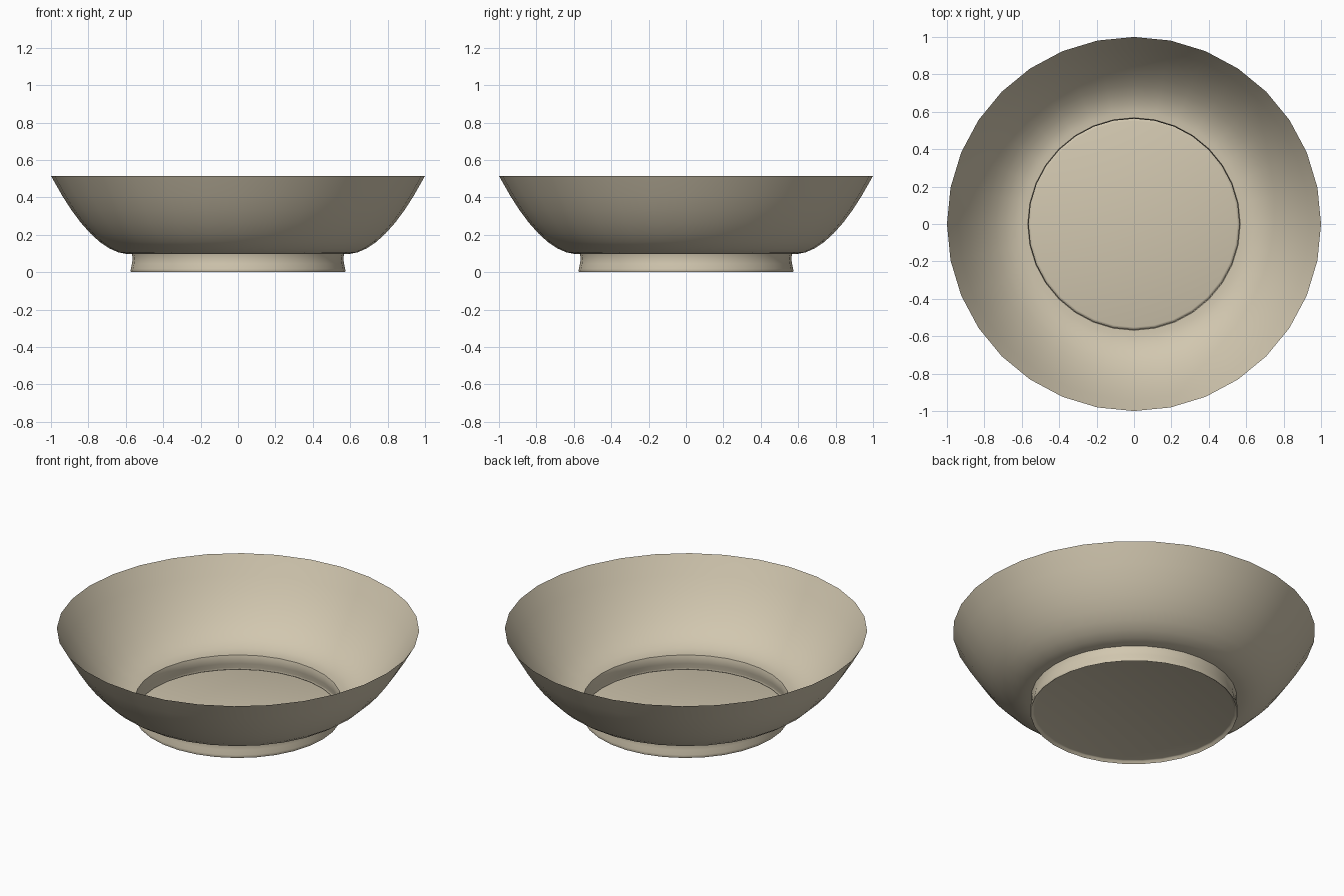
import bpy
import bmesh
import math
from mathutils import Matrix

cube = bpy.data.objects.get("Cube")
if cube:
    bpy.data.objects.remove(cube, do_unlink=True)

SIDES = 32

# Glaze
clay = bpy.data.materials.new("warm beige ceramic")
clay.use_nodes = True
colour = (0.64, 0.57, 0.43, 1)
clay.diffuse_color = colour
clay.node_tree.nodes["Principled BSDF"].inputs["Base Color"].default_value = colour

# Thin wall profile (radius, height): raised floor edge, foot lip, waist, curved bowl, rim
profile = [(0.552, 0.016), (0.561, 0.013), (0.567, 0.003), (0.571, 0.0),
           (0.574, 0.006), (0.573, 0.018), (0.567, 0.045), (0.563, 0.075),
           (0.568, 0.097), (0.6, 0.098), (0.64, 0.106), (0.69, 0.128),
           (0.74, 0.162), (0.79, 0.208), (0.84, 0.264), (0.89, 0.331),
           (0.94, 0.409), (1.0, 0.515)]

# Revolve the profile and close the floor
bm = bmesh.new()
rings = []
for radius, height in profile:
    ring = bmesh.ops.create_circle(bm, segments=SIDES, radius=radius,
                                   matrix=Matrix.Translation((0, 0, height)))
    rings.append(ring["verts"])
for low, high in zip(rings, rings[1:]):
    for i in range(SIDES):
        j = (i + 1) % SIDES
        bm.faces.new((low[i], low[j], high[j], high[i]))
floor = bm.faces.new(rings[0])
bmesh.ops.recalc_face_normals(bm, faces=bm.faces)
if floor.normal.z > 0:
    bmesh.ops.reverse_faces(bm, faces=bm.faces)

mesh = bpy.data.meshes.new("bowl")
bm.to_mesh(mesh)
bm.free()
mesh.materials.append(clay)
bowl = bpy.data.objects.new("bowl", mesh)
bpy.context.collection.objects.link(bowl)

# Smooth walls, crisp foot lip
bpy.ops.object.select_all(action="DESELECT")
bowl.select_set(True)
bpy.context.view_layer.objects.active = bowl
bpy.ops.object.shade_smooth_by_angle(angle=math.radians(60))
